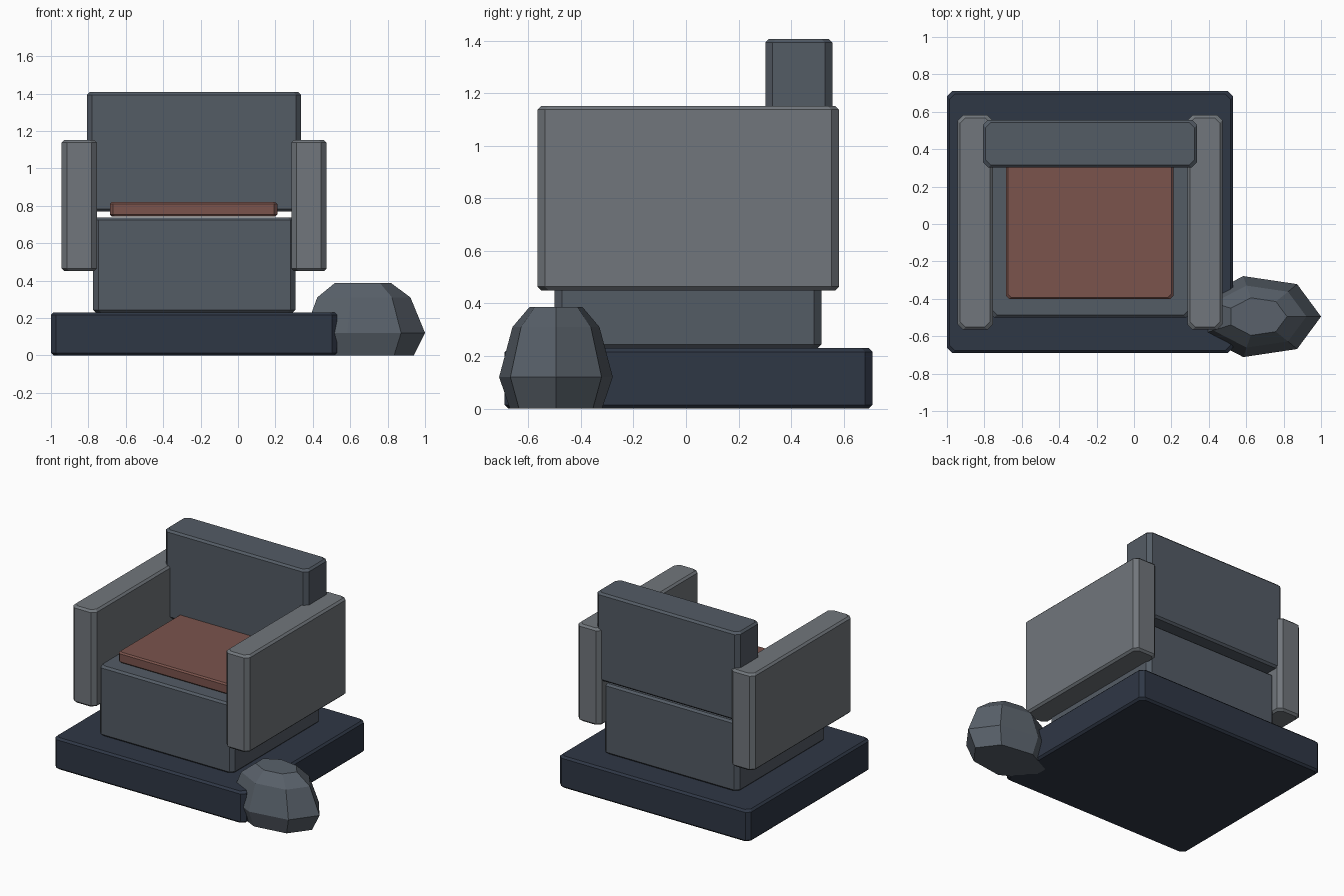
import bpy
from math import cos, sin, tau

if "Cube" in bpy.data.objects:
    bpy.data.objects.remove(bpy.data.objects["Cube"])


def material(name, rgb):
    m = bpy.data.materials.new(name)
    m.diffuse_color = (*rgb, 1)
    m.use_nodes = True
    m.node_tree.nodes["Principled BSDF"].inputs["Base Color"].default_value = m.diffuse_color
    return m


def make(name, verts, faces, mat):
    me = bpy.data.meshes.new(name)
    me.from_pydata(verts, [], faces)
    ob = bpy.data.objects.new(name, me)
    me.materials.append(mat)
    bpy.context.collection.objects.link(ob)
    return ob


def loft(name, rings, mat):
    # Closed solid through stacked rings, listed from bottom to top
    n = len(rings[0])
    faces = [tuple(reversed(range(n)))]
    for k in range(len(rings) - 1):
        for i in range(n):
            j = (i + 1) % n
            faces.append((k*n + i, k*n + j, (k+1)*n + j, (k+1)*n + i))
    faces.append(tuple(range((len(rings)-1)*n, len(rings)*n)))
    return make(name, [v for r in rings for v in r], faces, mat)


def slab(name, x0, x1, y0, y1, z0, z1, mat, cut=0.028, rim=0.014):
    # Box with cut vertical corners and a thin chamfer round top and bottom
    def ring(z, d):
        a, b, c, e = x0 + d, x1 - d, y0 + d, y1 - d
        return [(a+cut, c, z), (b-cut, c, z), (b, c+cut, z), (b, e-cut, z),
                (b-cut, e, z), (a+cut, e, z), (a, e-cut, z), (a, c+cut, z)]
    return loft(name, [ring(z0, rim), ring(z0+rim, 0), ring(z1-rim, 0), ring(z1, rim)], mat)


navy = material("navy_stone", (0.028, 0.038, 0.060))
slate = material("slate", (0.088, 0.106, 0.130))
pale = material("pale_stone", (0.165, 0.182, 0.200))
rust = material("rust_cloth", (0.197, 0.088, 0.073))
rock = material("rock", (0.100, 0.120, 0.145))

# Plinth and seat
slab("plinth", -1.0, 0.53, -0.69, 0.71, 0, 0.23, navy)
slab("seat", -0.775, 0.308, -0.50, 0.515, 0.23, 0.738, slate)
slab("cushion", -0.685, 0.21, -0.402, 0.33, 0.743, 0.82, rust, 0.018, 0.01)

# Backrest and arms
slab("backrest", -0.808, 0.338, 0.302, 0.557, 0.77, 1.407, slate)
for side, x in (("left", -0.943), ("right", 0.285)):
    slab(side + "_arm", x, x + 0.188, -0.565, 0.582, 0.45, 1.152, pale)

# Seven-sided boulder beside the plinth
levels = [(0, 0.28, 0.18), (0.12, 0.34, 0.222), (0.31, 0.262, 0.17), (0.387, 0.158, 0.103)]
rings = [[(0.66 + rx*cos(i*tau/7), -0.495 + ry*sin(i*tau/7), z) for i in range(7)]
         for z, rx, ry in levels]
loft("boulder", rings, rock)
